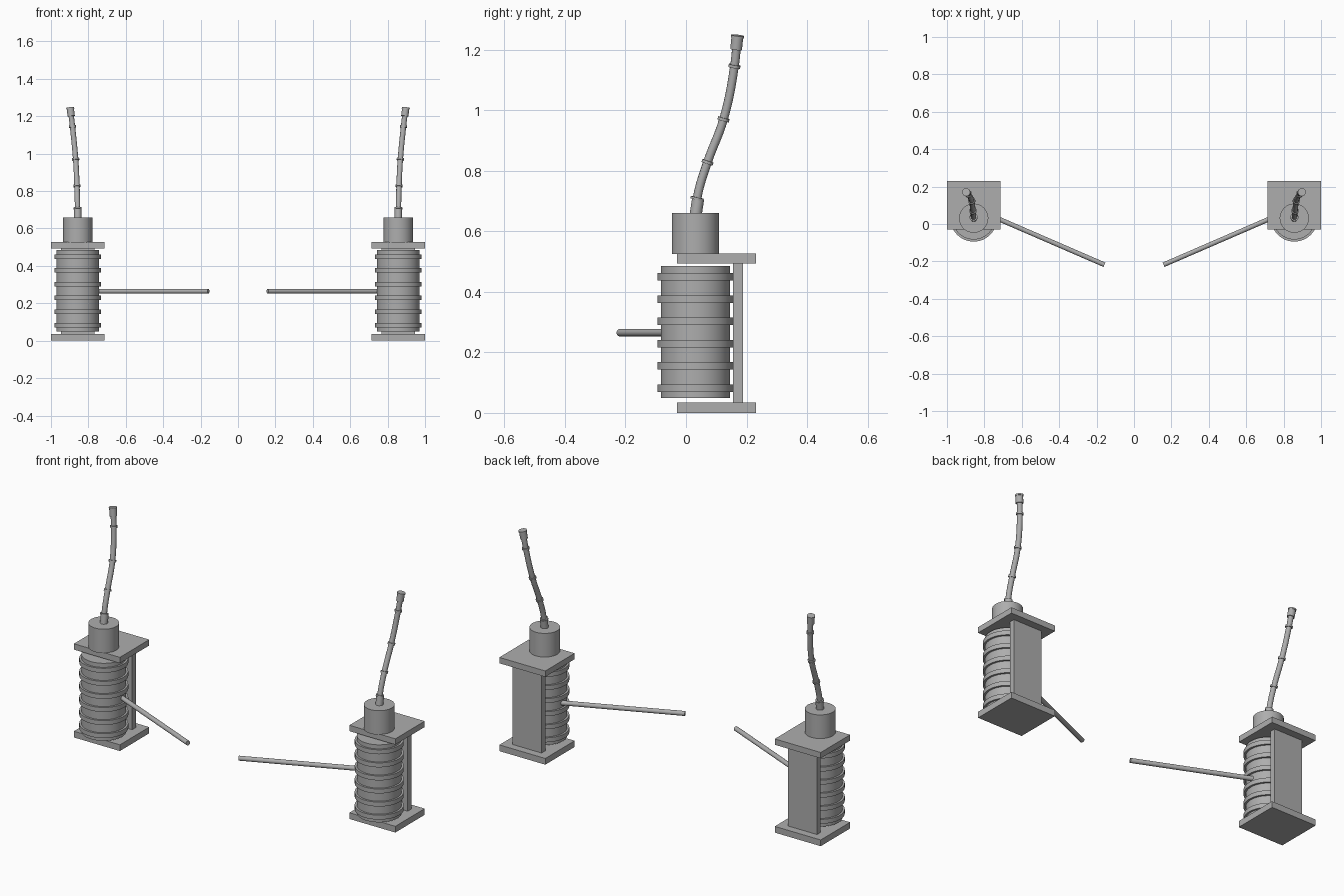
import bpy
import math
from mathutils import Vector

if "Cube" in bpy.data.objects:
    bpy.data.objects.remove(bpy.data.objects["Cube"])

metal = bpy.data.materials.new("grey metal")
metal.diffuse_color = (0.42, 0.42, 0.42, 1)
metal.use_nodes = True
metal.node_tree.nodes["Principled BSDF"].inputs["Base Color"].default_value = metal.diffuse_color


def finish(obj, name, smooth=False):
    obj.name = name
    obj.data.materials.append(metal)
    if smooth:
        bpy.ops.object.shade_smooth_by_angle(angle=math.radians(35))
    return obj


def box(name, lo, hi):
    lo, hi = Vector(lo), Vector(hi)
    bpy.ops.mesh.primitive_cube_add(size=1, location=(lo + hi) / 2)
    obj = bpy.context.object
    obj.scale = hi - lo
    return finish(obj, name)


def rod(name, a, b, r, sides=48):
    a, b = Vector(a), Vector(b)
    d = b - a
    bpy.ops.mesh.primitive_cylinder_add(vertices=sides, radius=r, depth=d.length,
                                        location=(a + b) / 2)
    obj = bpy.context.object
    obj.rotation_euler = d.to_track_quat('Z', 'Y').to_euler()
    return finish(obj, name, True)


# Bent pipe centre line: outward x offset, y, z
PATH = [(0, .032, .655), (.001, .038, .716), (.004, .071, .828),
        (.011, .124, .97), (.028, .16, 1.145), (.040, .17, 1.245)]
CX, CY = 0.857, 0.031

for side, s in (("left", -1), ("right", 1)):
    cx = s * CX

    # Bracket: two plates joined by a back wall
    box(side + "_base_plate", (cx - .143, -.03, 0), (cx + .143, .231, .035))
    box(side + "_top_plate", (cx - .143, -.03, .494), (cx + .143, .231, .527))
    box(side + "_back_wall", (cx - .09, .155, .035), (cx + .09, .188, .494))

    # Ribbed drum
    rod(side + "_drum", (cx, CY, .049), (cx, CY, .485), .114, 64)
    for i in range(6):
        z = .082 + i * .0735
        rod(f"{side}_drum_ring_{i + 1}", (cx, CY, z - .0125), (cx, CY, z + .0125), .125, 64)

    # Cap and forward-pointing arm
    rod(side + "_cap", (cx, CY, .525), (cx, CY, .66), .078, 64)
    rod(side + "_arm", (s * .80, .06, .265), (s * .158, -.218, .265), .0127, 24)

    # Bent pipe
    pts = [Vector((cx + s * x, y, z)) for x, y, z in PATH]
    curve = bpy.data.curves.new(side + "_pipe", 'CURVE')
    curve.dimensions = '3D'
    curve.bevel_depth = .0145
    curve.bevel_resolution = 4
    curve.use_fill_caps = True
    spline = curve.splines.new('BEZIER')
    spline.bezier_points.add(len(pts) - 1)
    for bp, p in zip(spline.bezier_points, pts):
        bp.co = p
        bp.handle_left_type = bp.handle_right_type = 'AUTO'
    spline.resolution_u = 8
    pipe = bpy.data.objects.new(side + "_pipe", curve)
    bpy.context.collection.objects.link(pipe)
    curve.materials.append(metal)

    # Pipe joint collars and end sleeves
    for i in (2, 3, 4):
        t = (pts[i + 1] - pts[i - 1]).normalized() * .005
        rod(f"{side}_pipe_collar_{i - 1}", pts[i] - t, pts[i] + t, .0195, 24)
    up = (pts[2] - pts[0]).normalized()
    rod(side + "_lower_sleeve", pts[0], pts[0] + Vector((0, .008, .052)), .02, 24)
    rod(side + "_lower_collar", pts[1] - up * .012, pts[1] - up * .004, .0215, 24)
    end = (pts[5] - pts[4]).normalized()
    rod(side + "_upper_sleeve", pts[5] - end * .045, pts[5], .0195, 24)
    rod(side + "_upper_rim", pts[5] - end * .006, pts[5] + end * .002, .0215, 24)
